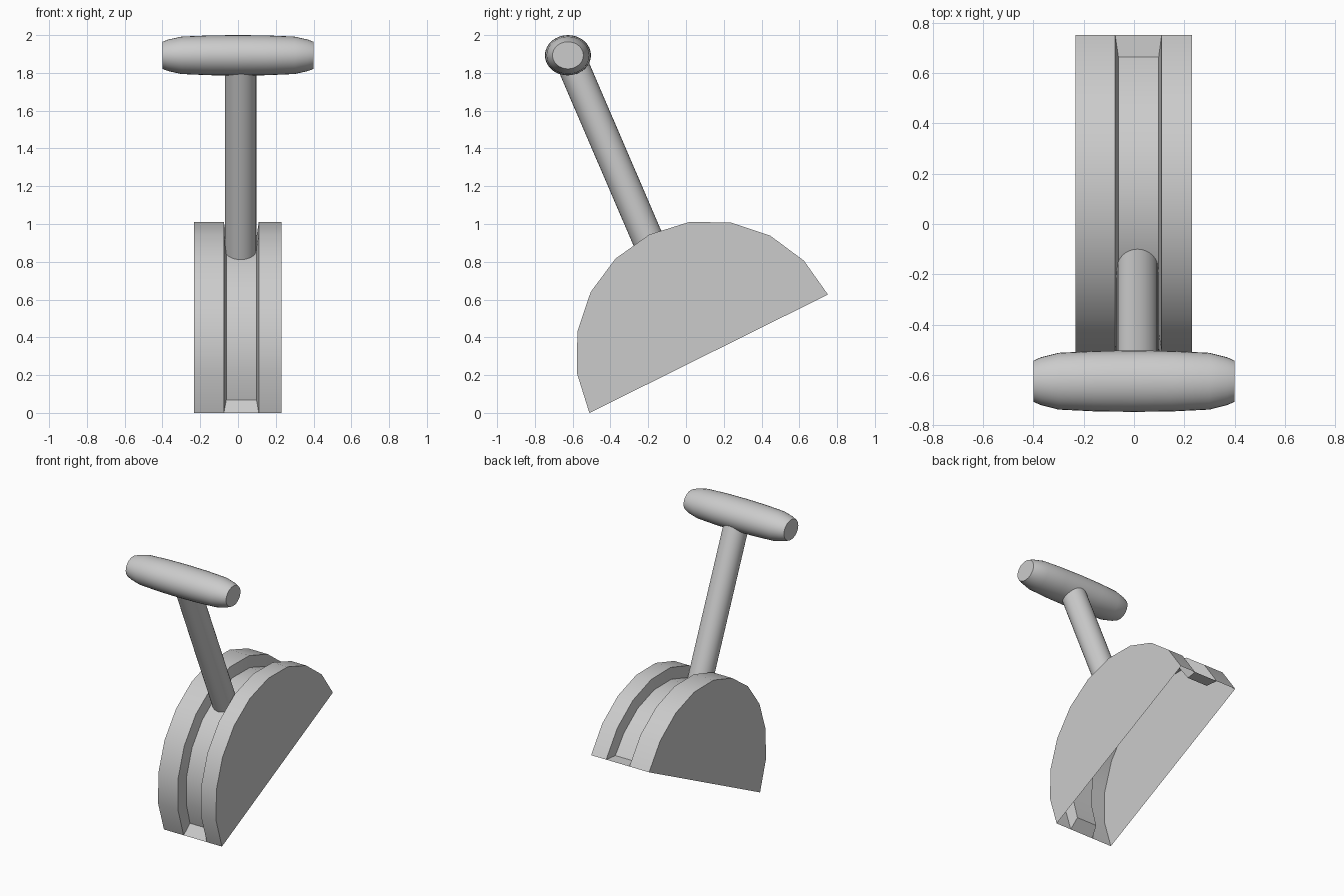
import bpy, bmesh
from math import sin, cos, pi, radians
from mathutils import Vector

if "Cube" in bpy.data.objects:
    bpy.data.objects.remove(bpy.data.objects["Cube"])


def finish(name, bm, angle=30):
    bmesh.ops.recalc_face_normals(bm, faces=bm.faces[:])
    mesh = bpy.data.meshes.new(name)
    bm.to_mesh(mesh)
    bm.free()
    ob = bpy.data.objects.new(name, mesh)
    bpy.context.collection.objects.link(ob)
    bpy.ops.object.select_all(action='DESELECT')
    ob.select_set(True)
    bpy.context.view_layer.objects.active = ob
    bpy.ops.object.shade_smooth_by_angle(angle=radians(angle))
    return ob


# Half-round base: tilted hollow shell, open underneath, with a sunken track
CY, CZ, R, R_IN, TILT, N = 0.12, 0.313, 0.705, 0.626, radians(26.4), 10
SECTION = [(-0.232, R), (-0.075, R), (-0.062, R_IN),
           (0.098, R_IN), (0.11, R), (0.23, R)]
END_RISE = 0.038  # track floor stops short of the flat side

bm = bmesh.new()
rows = []
for i in range(N + 1):
    a = pi * i / N
    row = []
    for x, r in SECTION:
        u, v = r * cos(a), r * sin(a)
        if r == R_IN and i in (0, N):
            v += END_RISE
        row.append(bm.verts.new((x, CY + u * cos(TILT) - v * sin(TILT),
                                 CZ + u * sin(TILT) + v * cos(TILT))))
    rows.append(row)
for p, q in zip(rows, rows[1:]):
    for k in range(len(SECTION) - 1):
        bm.faces.new((p[k], p[k + 1], q[k + 1], q[k]))
for k in (0, -1):
    bm.faces.new([row[k] for row in rows])      # flat sides
for row in (rows[0], rows[-1]):
    bm.faces.new(row[1:5])                      # sloped track ends
finish("lever_base", bm)

# Lever rod leaning back from the track to the grip
top, bottom = Vector((0.014, -0.615, 1.88)), Vector((0.014, -0.14, 0.775))
axis = top - bottom
bm = bmesh.new()
bmesh.ops.create_cone(bm, cap_ends=True, segments=32, radius1=0.083,
                      radius2=0.083, depth=axis.length)
bmesh.ops.rotate(bm, verts=bm.verts[:], cent=(0, 0, 0),
                 matrix=axis.to_track_quat('Z', 'Y').to_matrix())
bmesh.ops.translate(bm, verts=bm.verts[:], vec=(top + bottom) / 2)
finish("lever_rod", bm)

# Cross grip: slightly flattened barrel lying along x
half = [(0.15, 0.985), (0.3, 0.925), (0.37, 0.78), (0.4, 0.67)]
profile = [(-x, s) for x, s in reversed(half)] + [(0, 1)] + half
SEG = 32
bm = bmesh.new()
rings = [[bm.verts.new((x, -0.625 + 0.122 * s * cos(2 * pi * j / SEG),
                        1.893 + 0.107 * s * sin(2 * pi * j / SEG)))
          for j in range(SEG)] for x, s in profile]
for p, q in zip(rings, rings[1:]):
    for j in range(SEG):
        k = (j + 1) % SEG
        bm.faces.new((p[j], p[k], q[k], q[j]))
bm.faces.new(rings[0])
bm.faces.new(rings[-1])
finish("cross_grip", bm, 35)
